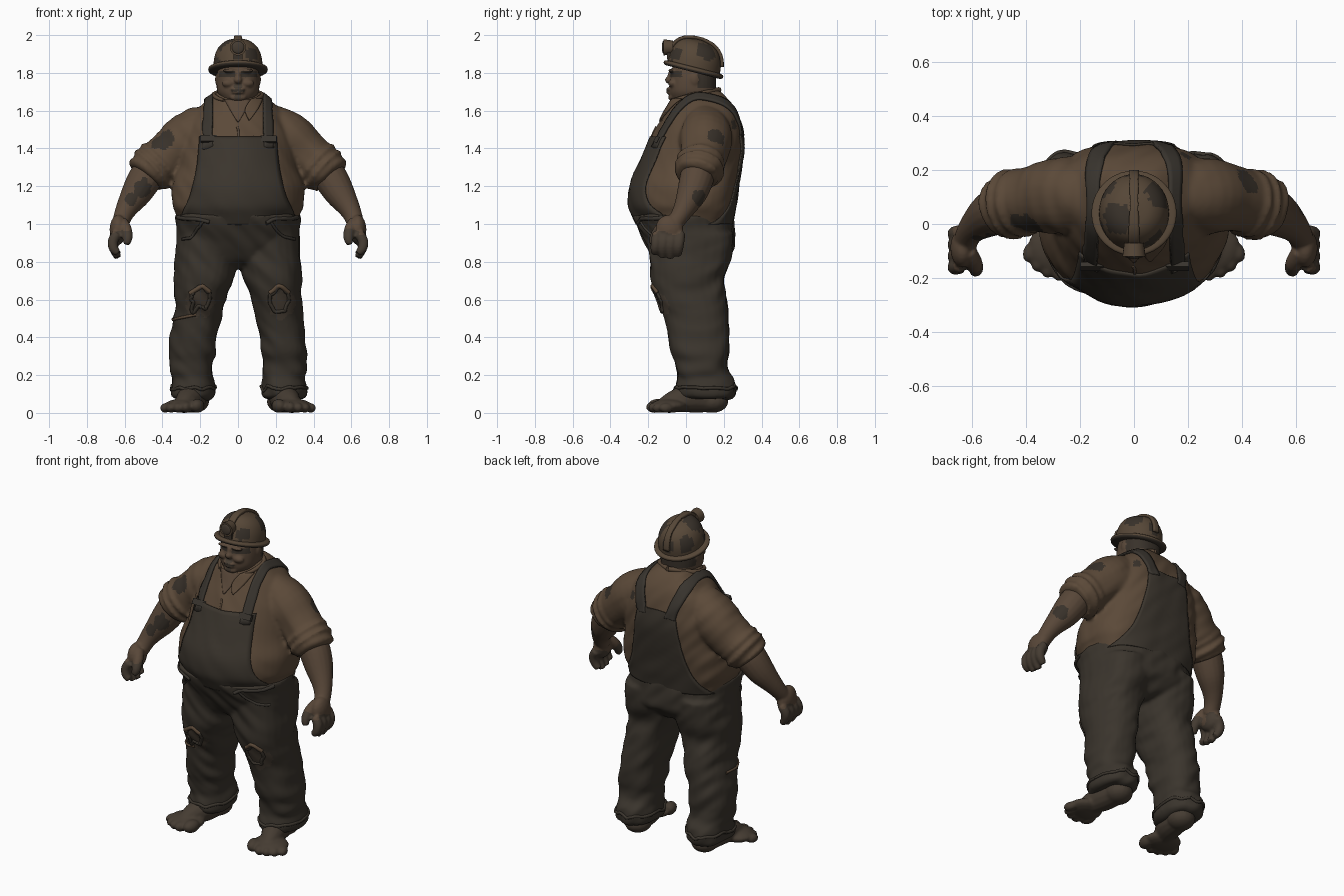
import bpy, bmesh, math
from mathutils import Vector, Matrix, Euler, noise
from mathutils.bvhtree import BVHTree

if "Cube" in bpy.data.objects:
    bpy.data.objects.remove(bpy.data.objects["Cube"])


def material(name, *rgb):
    m = bpy.data.materials.new(name)
    m.use_nodes = True
    m.diffuse_color = (*rgb, 1)
    m.node_tree.nodes["Principled BSDF"].inputs["Base Color"].default_value = (*rgb, 1)
    return m


SHIRT = material("tan shirt", .105, .067, .040)
DENIM = material("dark overalls", .043, .035, .026)
STRAP = material("strap grey", .040, .034, .027)
SKIN = material("skin", .098, .063, .040)
FOOT = material("dirty skin", .060, .045, .032)
GRIME = material("grime", .040, .031, .023)
HELMET = material("helmet tan", .092, .062, .038)


def spline(pts, k=4):
    """Smoothly resample a list of equal-length tuples."""
    ends = [pts[0], *pts, pts[-1]]
    out = []
    for i in range(len(pts) - 1):
        for t in (j / k for j in range(k)):
            out.append(tuple(
                .5 * (2 * q + (r - p) * t + (2 * p - 5 * q + 4 * r - s) * t * t
                      + (3 * q - p - 3 * r + s) * t ** 3)
                for p, q, r, s in zip(*ends[i:i + 4])))
    return out + [pts[-1]]


def bridge(bm, rings, closed=True):
    rows = [[bm.verts.new(p) for p in ring] for ring in rings]
    n = len(rows[0])
    for a, b in zip(rows, rows[1:]):
        for i in range(n if closed else n - 1):
            j = (i + 1) % n
            bm.faces.new((a[i], a[j], b[j], b[i]))
    if closed:
        bm.faces.new(rows[0])
        bm.faces.new(rows[-1])


def loft(bm, rings, n=32, power=.85, front_power=.85):
    """Stack level rounded sections: z, centre x, half width, front y, back y."""
    def bend(v, e):
        return math.copysign(abs(v) ** e, v)
    out = []
    for z, cx, rx, front, back in spline(rings):
        ring = []
        for a in (math.tau * i / n for i in range(n)):
            e = power if math.sin(a) > 0 else front_power
            ring.append(Vector((cx + rx * bend(math.cos(a), e),
                                (front + back) / 2 + (back - front) / 2 * bend(math.sin(a), e), z)))
        out.append(ring)
    bridge(bm, out)


def tube(bm, pts, n=14):
    """Round limb through x, y, z, radius."""
    pts = spline(pts)
    co = [Vector(p[:3]) for p in pts]
    tan = [(co[min(i + 1, len(co) - 1)] - co[max(i - 1, 0)]).normalized() for i in range(len(co))]
    axis = min(range(3), key=lambda k: sum(abs(t[k]) for t in tan))
    ref = Vector([float(k == axis) for k in range(3)])
    rings = []
    for p, c, t in zip(pts, co, tan):
        u = t.cross(ref).normalized()
        v = t.cross(u)
        rings.append([c + p[3] * (u * math.cos(a) + v * math.sin(a))
                      for a in (math.tau * i / n for i in range(n))])
    bridge(bm, rings)


def blob(bm, centre, size, turn=(0, 0, 0)):
    bmesh.ops.create_uvsphere(bm, u_segments=16, v_segments=10, radius=1,
                              matrix=Matrix.LocRotScale(Vector(centre), Euler(turn), Vector(size)))


def finish(name, bm, mat, voxel=0, wrinkle=0, thick=0):
    bmesh.ops.recalc_face_normals(bm, faces=bm.faces)
    me = bpy.data.meshes.new(name)
    bm.to_mesh(me)
    bm.free()
    ob = bpy.data.objects.new(name, me)
    bpy.context.collection.objects.link(ob)
    if voxel:
        # fuse overlapping volumes into one soft skin
        mod = ob.modifiers.new("fuse", "REMESH")
        mod.mode, mod.voxel_size = "VOXEL", voxel
        mod = ob.modifiers.new("soften", "SMOOTH")
        mod.factor, mod.iterations = .5, 4
        bpy.context.view_layer.update()
        dg = bpy.context.evaluated_depsgraph_get()
        me = bpy.data.meshes.new_from_object(ob.evaluated_get(dg))
        ob.modifiers.clear()
        ob.data = me
        if wrinkle:
            moves = [v.normal * wrinkle * noise.noise(Vector((v.co.x * 7, v.co.y * 7, v.co.z * 13 + v.co.x * 12)))
                     for v in me.vertices]
            for v, d in zip(me.vertices, moves):
                v.co += d
    if thick:
        mod = ob.modifiers.new("thickness", "SOLIDIFY")
        mod.thickness, mod.offset = thick, 0
    me.materials.clear()
    me.materials.append(mat)
    me.shade_smooth()
    if not voxel:
        me.set_sharp_from_angle(angle=math.radians(50))
    return ob


def paint(ob, mat, rule):
    ob.data.materials.append(mat)
    for f in ob.data.polygons:
        if rule(f.center):
            f.material_index = len(ob.data.materials) - 1


def near(*spots):
    """Rule: inside any of the x, y, z, radius spots, with a ragged rim."""
    return lambda c: any((c - Vector(s[:3])).length < s[3] * (1 + .35 * noise.noise(c * 30)) for s in spots)


def surface(ob):
    return BVHTree.FromPolygons([v.co for v in ob.data.vertices], [f.vertices[:] for f in ob.data.polygons])


def panel(name, rows, side, tree, mat, n=14, lift=.005):
    """Cloth sheet cast onto a surface from the front (-1) or back (1); rows are z, x0, x1."""
    bm, grid = bmesh.new(), []
    for z, x0, x1 in spline(rows, 5):
        row = []
        for i in range(n + 1):
            x = x0 + (x1 - x0) * i / n
            hit, nor, *_ = tree.ray_cast(Vector((x, side, z)), Vector((0, -side, 0)))
            if hit is None:
                hit, nor, *_ = tree.find_nearest(Vector((x, side * .1, z)))
            row.append(hit + nor * lift)
        grid.append(row)
    bridge(bm, grid, closed=False)
    return finish(name, bm, mat, thick=.008)


def ribbon(name, path, width, tree, mat, thick=.014):
    bm, grid = bmesh.new(), []
    for p in spline(path):
        row = []
        for k in (-1, -.5, 0, .5, 1):
            hit, nor, *_ = tree.find_nearest(Vector(p) + Vector((k * width, 0, 0)))
            row.append(hit + nor * thick * .5)
        grid.append(row)
    bridge(bm, grid, closed=False)
    return finish(name, bm, mat, thick=thick)


def cord(name, path, radius, tree, mat):
    """Thin seam or roll of cloth clinging to a surface."""
    bm = bmesh.new()
    tube(bm, [(*tree.find_nearest(Vector(p[:3]))[0], radius) for p in spline(path, 3)], 8)
    return finish(name, bm, mat)


def flip(s, pts):
    return [(s * p[0], *p[1:]) for p in pts]


SIDES = ((1, "left"), (-1, "right"))

# Shirt: barrel torso with broad flat back, sloping sleeves and bunched rolled cuffs
bm = bmesh.new()
loft(bm, [(.98, 0, .305, -.25, .24), (1.05, 0, .328, -.28, .25), (1.1, 0, .35, -.3, .258),
          (1.2, 0, .348, -.293, .272), (1.3, 0, .316, -.25, .288), (1.42, 0, .295, -.20, .3),
          (1.52, 0, .268, -.15, .288), (1.6, 0, .225, -.105, .26), (1.66, 0, .16, -.075, .22),
          (1.70, 0, .11, -.04, .18)], 44, .68, 1.08)
for s, side in SIDES:
    tube(bm, flip(s, [(.1, .1, 1.54, .11), (.25, .105, 1.46, .142), (.355, .095, 1.375, .126), (.45, .07, 1.3, .115)]), 24)
    tube(bm, flip(s, [(.40, .08, 1.34, .11), (.42, .077, 1.322, .133), (.438, .073, 1.306, .118),
                      (.455, .07, 1.29, .136), (.473, .066, 1.274, .114), (.488, .06, 1.26, .118),
                      (.497, .057, 1.25, .09)]), 24)
shirt = finish("shirt", bm, SHIRT, .011, .008)
paint(shirt, GRIME, near((-.40, -.02, 1.46, .06), (-.43, .02, 1.41, .035), (.42, .16, 1.46, .05), (.2, .27, 1.53, .03)))
torso = surface(shirt)

# Trousers: seat and two baggy legs
bm = bmesh.new()
loft(bm, [(.765, 0, .09, -.09, .12), (.80, 0, .2, -.15, .2), (.86, 0, .31, -.195, .252), (.92, 0, .325, -.225, .258),
          (1, 0, .33, -.265, .258), (1.05, 0, .333, -.282, .248)])
for s, side in SIDES:
    loft(bm, [(z, s * x, *rest) for z, x, *rest in (
        (.07, .24, .09, -.02, .23), (.09, .24, .118, -.055, .258), (.14, .24, .115, -.055, .262),
        (.18, .24, .11, -.045, .255), (.22, .246, .117, -.05, .225), (.27, .243, .114, -.06, .22),
        (.32, .24, .125, -.08, .225), (.4, .235, .122, -.095, .23), (.5, .215, .127, -.112, .225),
        (.56, .206, .131, -.135, .22), (.64, .194, .141, -.17, .212), (.72, .18, .157, -.185, .2),
        (.82, .166, .165, -.19, .236), (.95, .16, .16, -.2, .25))], 24)
trousers = finish("trousers", bm, DENIM, .011, .012)
paint(trousers, FOOT, near((-.205, -.14, .57, .075), (.235, -.13, .57, .075)))
legs = surface(trousers)

# Bib, back panel and neckline lying on the shirt
panel("bib", [(z, -w, w) for z, w in ((1, .29), (1.06, .29), (1.15, .25), (1.3, .215), (1.46, .2))], -1, torso, DENIM, 20)
panel("back_panel", [(z, -w, w) for z, w in ((1, .29), (1.06, .25), (1.15, .2), (1.3, .16), (1.42, .14), (1.47, .13), (1.5, .1))],
      1, torso, DENIM, 20)
cord("bib_hem", [(x / 20, -.25, 1.455) for x in range(-4, 5)], .008, torso, STRAP)
panel("open_neck", [(1.54, -.004, .004), (1.6, -.04, .04), (1.655, -.07, .07)], -1, torso, SKIN, 6, .002)
cord("shirt_placket", [(0, -.2, 1.46), (0, -.2, 1.5), (0, -.2, 1.54)], .006, torso, SHIRT)

for s, side in SIDES:
    # Straps, buckles and collar wings
    ribbon(side + "_strap", flip(s, [(.182, -.2, 1.42), (.175, -.13, 1.53), (.17, -.05, 1.63), (.165, .05, 1.69),
                                     (.15, .15, 1.66), (.13, .25, 1.58), (.108, .31, 1.5), (.1, .32, 1.47)]),
           .034, torso, STRAP, .012)
    hit, nor, *_ = torso.find_nearest(Vector((s * .18, -.2, 1.465)))
    bm = bmesh.new()
    bmesh.ops.create_cube(bm, size=1, matrix=Matrix.LocRotScale(
        hit + nor * .014, Euler((-.5, 0, 0)), Vector((.085, .02, .035))))
    finish(side + "_buckle", bm, STRAP)
    panel(side + "_collar_wing", flip(s, [(1.545, .055, .06), (1.6, .035, .1), (1.655, .065, .125)]), -1, torso, SHIRT, 6, .012)
    bm = bmesh.new()
    tube(bm, flip(s, [(.075, -.07, 1.655, .008), (.115, -.01, 1.67, .012), (.118, .09, 1.69, .015), (0, .175, 1.71, .015)]), 8)
    finish(side + "_collar", bm, SHIRT)

    # Pocket welts, torn knee rims and trouser hems
    cord(side + "_pocket", flip(s, [(.32, -.1, 1.035), (.27, -.2, 1.025), (.21, -.25, 1.02), (.16, -.28, 1.0)]), .011, legs, STRAP)
    cord(side + "_pocket_edge", flip(s, [(.19, -.27, 1.01), (.22, -.25, .97), (.27, -.2, .93), (.31, -.12, .92)]), .008, legs, STRAP)
    kx = .235 if s > 0 else .205
    cord(side + "_torn_knee", [(s * kx + .075 * math.cos(a), -.22, .57 + (.075 + .012 * math.sin(5 * a)) * math.sin(a))
                               for a in (math.tau * i / 14 for i in range(15))], .010, legs, DENIM)
    cord(side + "_frayed_edge", flip(s, [(kx - .07, -.22, .62), (kx, -.25, .647), (kx + .07, -.2, .62)]), .012, legs, SHIRT)
    cord(side + "_hem", [(s * .24 + .2 * math.cos(a), .1 + .25 * math.sin(a), .14)
                         for a in (math.tau * i / 16 for i in range(17))], .009, legs, DENIM)

    # Bare foot with toes
    bm = bmesh.new()
    blob(bm, (s * .23, .14, .06), (.078, .085, .06))
    tube(bm, flip(s, [(.232, .15, .066, .065), (.245, .03, .078, .077), (.272, -.06, .062, .06), (.29, -.12, .042, .04)]))
    blob(bm, (s * .285, -.09, .038), (.108, .095, .038), (0, 0, s * .3))
    for x, y, r in ((.215, -.15, .037), (.272, -.168, .03), (.315, -.16, .028), (.353, -.138, .027), (.385, -.105, .026)):
        blob(bm, (s * x, y, r), (r, r * 1.5, r), (0, 0, s * .25))
    finish(side + "_foot", bm, FOOT, .008)

    # Forearm, palm and curled fingers
    bm = bmesh.new()
    tube(bm, flip(s, [(.45, .07, 1.3, .09), (.495, .055, 1.235, .09), (.54, .03, 1.16, .08),
                      (.585, -.005, 1.09, .06), (.61, -.035, 1.04, .049), (.625, -.07, .99, .045)]), 18)
    blob(bm, (s * .634, -.088, .97), (.046, .074, .08), (.25, 0, 0))
    for i in range(4):
        y = -.03 - .041 * i
        tip = (.835, .82, .825, .845)[i]
        tube(bm, flip(s, [(.64, y, .95, .027), (.662, y - .005, .91, .028),
                          (.658, y - .01, .87, .026), (.634, y - .012, tip, .019)]), 10)
    tube(bm, flip(s, [(.615, -.1, 1.01, .032), (.592, -.14, .97, .031), (.585, -.168, .925, .027), (.592, -.178, .892, .017)]), 10)
    arm = finish(side + "_forearm_and_hand", bm, SKIN, .007)
    paint(arm, GRIME, near((-.50, -.05, 1.19, .05), (-.57, -.06, 1.13, .035), (.6, .06, 1.14, .045)))
    paint(arm, FOOT, lambda c: c.z < .95 + .05 * noise.noise(c * 14))

# Frayed tear wrapping the outside of one trouser leg
cord("side_tear", [(-.22, -.2, .5), (-.3, -.1, .505), (-.38, 0, .495), (-.4, .1, .505)], .008, legs, SHIRT)

# Head: heavy jaw, ears, nose and lips
bm = bmesh.new()
loft(bm, [(1.56, 0, .1, -.04, .18), (1.64, 0, .108, -.05, .178), (1.665, 0, .095, -.078, .168),
          (1.70, 0, .11, -.088, .16), (1.75, 0, .114, -.085, .16), (1.8, 0, .11, -.08, .16), (1.86, 0, .1, -.06, .15)])
blob(bm, (0, -.088, 1.762), (.022, .024, .02))
blob(bm, (0, -.08, 1.785), (.014, .018, .03))
blob(bm, (0, -.088, 1.715), (.04, .017, .009))
blob(bm, (0, -.088, 1.697), (.034, .017, .009))
blob(bm, (0, -.074, 1.67), (.045, .02, .02))
for s, side in SIDES:
    blob(bm, (s * .108, .045, 1.765), (.014, .026, .034))
    blob(bm, (s * .05, -.07, 1.745), (.036, .025, .022))
    blob(bm, (s * .045, -.078, 1.812), (.04, .016, .01))
head = finish("head", bm, SKIN, .0065)
paint(head, GRIME, lambda c: c.y > .06 and 1.72 < c.z and abs(c.x) < .115
      or c.y < -.02 and abs(c.z - 1.793) < .017 and .016 < abs(c.x)
      or c.y < -.06 and abs(c.z - 1.706) < .005 and abs(c.x) < .035)
paint(head, FOOT, near((0, -.09, 1.728, .022), (0, -.1, 1.676, .022)))

# Helmet: tilted dome and brim, with ridge and lamp
tilt = Matrix.Translation((0, .04, 1.82)) @ Matrix.Rotation(-.25, 4, "X")
bm = bmesh.new()
loft(bm, [(0, 0, .13, -.145, .142), (.06, 0, .126, -.14, .134), (.11, 0, .106, -.125, .11),
          (.143, 0, .068, -.09, .068), (.158, 0, .015, -.03, .01)], 40, 1, 1)
bm.transform(tilt)
dome = finish("helmet_dome", bm, HELMET)
paint(dome, GRIME, near((-.06, .02, 1.96, .06), (.09, .11, 1.92, .055), (-.1, .13, 1.87, .05),
                        (.07, -.06, 1.9, .04), (0, .2, 1.86, .05), (-.11, -.02, 1.86, .03)))
bm = bmesh.new()
loft(bm, [(-.016, 0, .148, -.152, .152), (-.008, 0, .156, -.161, .161), (.006, 0, .155, -.16, .16),
          (.012, 0, .13, -.14, .14)], 40, 1, 1)
bm.transform(tilt)
brim = finish("helmet_brim", bm, HELMET)
paint(brim, GRIME, lambda c: (tilt.inverted() @ c).z < -.005)
ribbon("helmet_ridge", [(0, -.09, 1.92), (0, -.05, 1.97), (0, .03, 2.02), (0, .1, 2.02), (0, .17, 1.97),
                        (0, .22, 1.9), (0, .22, 1.83)], .02, surface(dome), HELMET, .016)
bm = bmesh.new()
bmesh.ops.create_cone(bm, cap_ends=True, segments=24, radius1=.036, radius2=.043, depth=.05,
                      matrix=Matrix.LocRotScale(Vector((0, -.095, 1.935)), Euler((math.pi / 2, 0, 0)), None))
finish("lamp_housing", bm, HELMET)
bm = bmesh.new()
blob(bm, (0, -.12, 1.935), (.033, .008, .033))
finish("lamp_lens", bm, FOOT)
bm = bmesh.new()
bmesh.ops.create_cube(bm, size=1, matrix=Matrix.LocRotScale(Vector((0, -.083, 1.9)), None, Vector((.05, .035, .06))))
finish("lamp_bracket", bm, GRIME)
